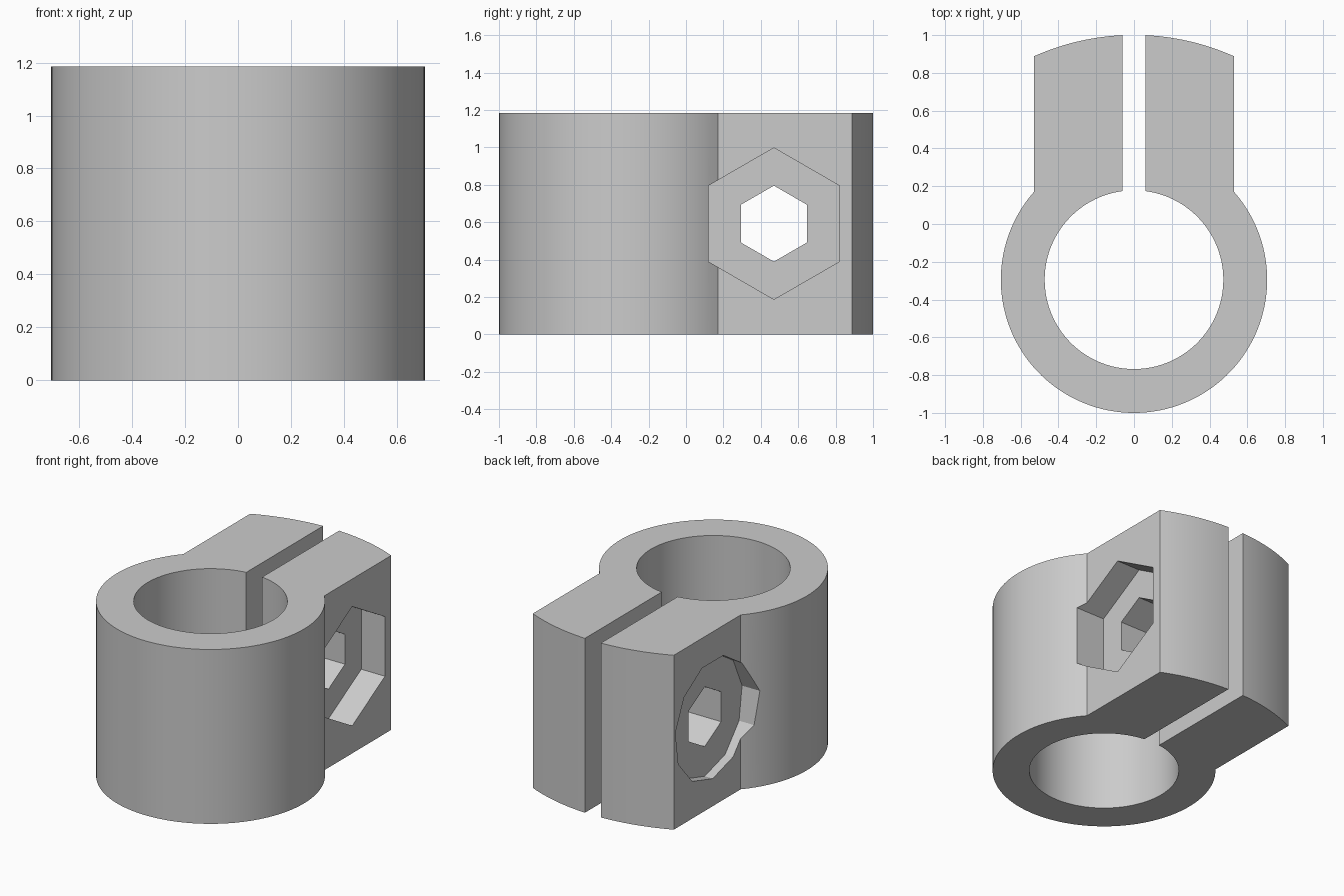
import bpy, bmesh, math
from math import sin, cos, pi, asin, sqrt

if "Cube" in bpy.data.objects:
    bpy.data.objects.remove(bpy.data.objects["Cube"])

HEIGHT = 1.185
CENTRE_Y = -0.295                      # axis of the ring
R_OUT, R_IN, R_END = 0.705, 0.473, 1.296
HALF_WIDTH, HALF_GAP = 0.53, 0.06
BOLT_Y, BOLT_Z = 0.47, HEIGHT / 2

grey = bpy.data.materials.new("plain_grey")
grey.use_nodes = True
colour = (0.6, 0.6, 0.6, 1)
grey.diffuse_color = colour
grey.node_tree.nodes["Principled BSDF"].inputs["Base Color"].default_value = colour


def prism(name, points, offset):
    """Close a loop of points and extrude it along offset."""
    bm = bmesh.new()
    face = bm.faces.new([bm.verts.new(p) for p in points])
    extruded = bmesh.ops.extrude_face_region(bm, geom=[face], use_keep_orig=True)
    moved = [v for v in extruded["geom"] if isinstance(v, bmesh.types.BMVert)]
    bmesh.ops.translate(bm, verts=moved, vec=offset)
    bmesh.ops.recalc_face_normals(bm, faces=bm.faces)
    mesh = bpy.data.meshes.new(name)
    bm.to_mesh(mesh)
    bm.free()
    mesh.materials.append(grey)
    obj = bpy.data.objects.new(name, mesh)
    bpy.context.collection.objects.link(obj)
    return obj


def arc(radius, start, end, steps):
    """Arc about the ring axis; angles run clockwise from +y."""
    angles = [start + (end - start) * i / steps for i in range(steps + 1)]
    return [(radius * sin(a), CENTRE_Y + radius * cos(a), 0) for a in angles]


# Clamp outline: ring, two ears with rounded ends, and the slot between them
ear = asin(HALF_WIDTH / R_OUT)
slot = asin(HALF_GAP / R_IN)
tip_in, tip_out = asin(HALF_GAP / R_END), asin(HALF_WIDTH / R_END)
outline = (arc(R_END, tip_in, tip_out, 12)
           + arc(R_OUT, ear, 2 * pi - ear, 96)
           + arc(R_END, -tip_out, -tip_in, 12)
           + arc(R_IN, 2 * pi - slot, slot, 96))
clamp = prism("clamp_body", outline, (0, 0, HEIGHT))


def bolt_cutter(name, sides, radius, x_from, x_to):
    """Polygonal cutter along x with one corner pointing down."""
    turns = [2 * pi * i / sides for i in range(sides)]
    points = [(x_from, BOLT_Y + radius * sin(t), BOLT_Z - radius * cos(t)) for t in turns]
    return prism(name, points, (x_to - x_from, 0, 0))


# Bolt hole, nut pocket and shallow bolt head pocket
cutters = [
    bolt_cutter("bolt_hole", 6, 0.203, -1, 1),
    bolt_cutter("nut_pocket", 6, 0.405, HALF_WIDTH - 0.178, 1),
    bolt_cutter("head_pocket", 11, 0.405, -1, -HALF_WIDTH + 0.06),
]
bpy.context.view_layer.objects.active = clamp
for cutter in cutters:
    cutter.hide_render = True
    cut = clamp.modifiers.new(cutter.name, "BOOLEAN")
    cut.operation = "DIFFERENCE"
    cut.solver = "EXACT"
    cut.object = cutter
    bpy.ops.object.modifier_apply(modifier=cut.name)
for cutter in cutters:
    bpy.data.objects.remove(cutter)

# Smooth the round walls, keep the corners crisp
bpy.ops.object.select_all(action="DESELECT")
clamp.select_set(True)
bpy.ops.object.shade_smooth_by_angle(angle=math.radians(20))
